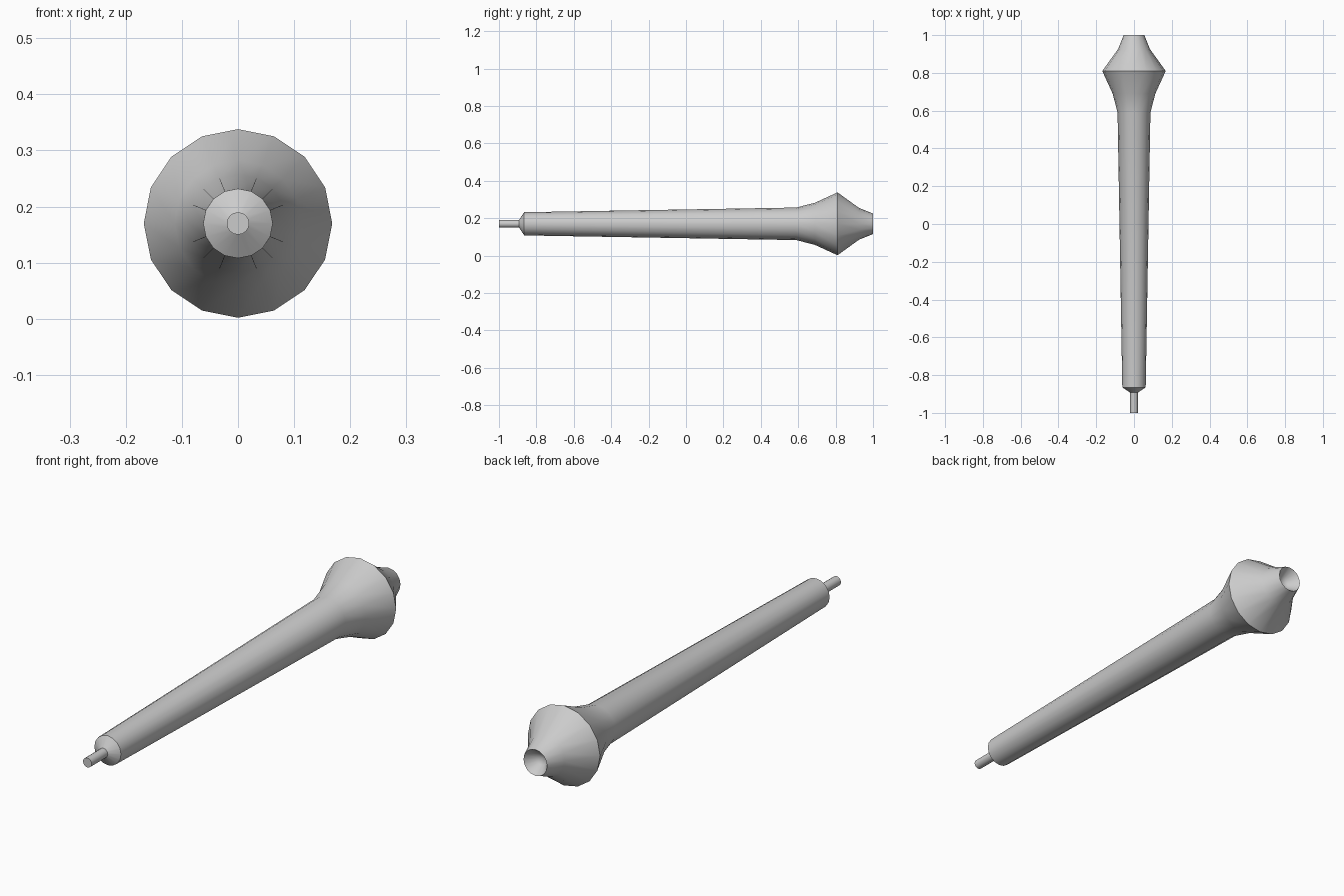
import bpy, bmesh, math

if "Cube" in bpy.data.objects:
    bpy.data.objects.remove(bpy.data.objects["Cube"])

SIDES = 16
AXIS_Z = 0.17


def lathe(name, profile):
    """Revolve (y, radius) points round the long axis; zero radius makes a pole."""
    bm = bmesh.new()
    rings = []
    for y, r in profile:
        n = SIDES if r > 0 else 1
        rings.append([bm.verts.new((r * math.sin(2 * math.pi * i / SIDES), y,
                                    AXIS_Z + r * math.cos(2 * math.pi * i / SIDES)))
                      for i in range(n)])
    for a, b in zip(rings, rings[1:]):
        for i in range(SIDES):
            quad = [a[i % len(a)], a[(i + 1) % SIDES % len(a)],
                    b[(i + 1) % SIDES % len(b)], b[i % len(b)]]
            bm.faces.new(list(dict.fromkeys(quad)))
    bmesh.ops.recalc_face_normals(bm, faces=bm.faces)
    mesh = bpy.data.meshes.new(name)
    bm.to_mesh(mesh)
    bm.free()
    obj = bpy.data.objects.new(name, mesh)
    bpy.context.collection.objects.link(obj)
    bpy.context.view_layer.objects.active = obj
    obj.select_set(True)
    bpy.ops.object.shade_smooth_by_angle(angle=math.radians(40))
    obj.select_set(False)
    return obj


# Pin, tapered shaft, flared head and dimpled tip in one turned piece
lathe("turned_handle", [
    (-1.0, 0), (-1.0, 0.02), (-0.893, 0.02), (-0.865, 0.062),
    (0.59, 0.087), (0.69, 0.113), (0.81, 0.168),
    (0.925, 0.085), (1.0, 0.055), (0.96, 0.025), (0.95, 0),
])
